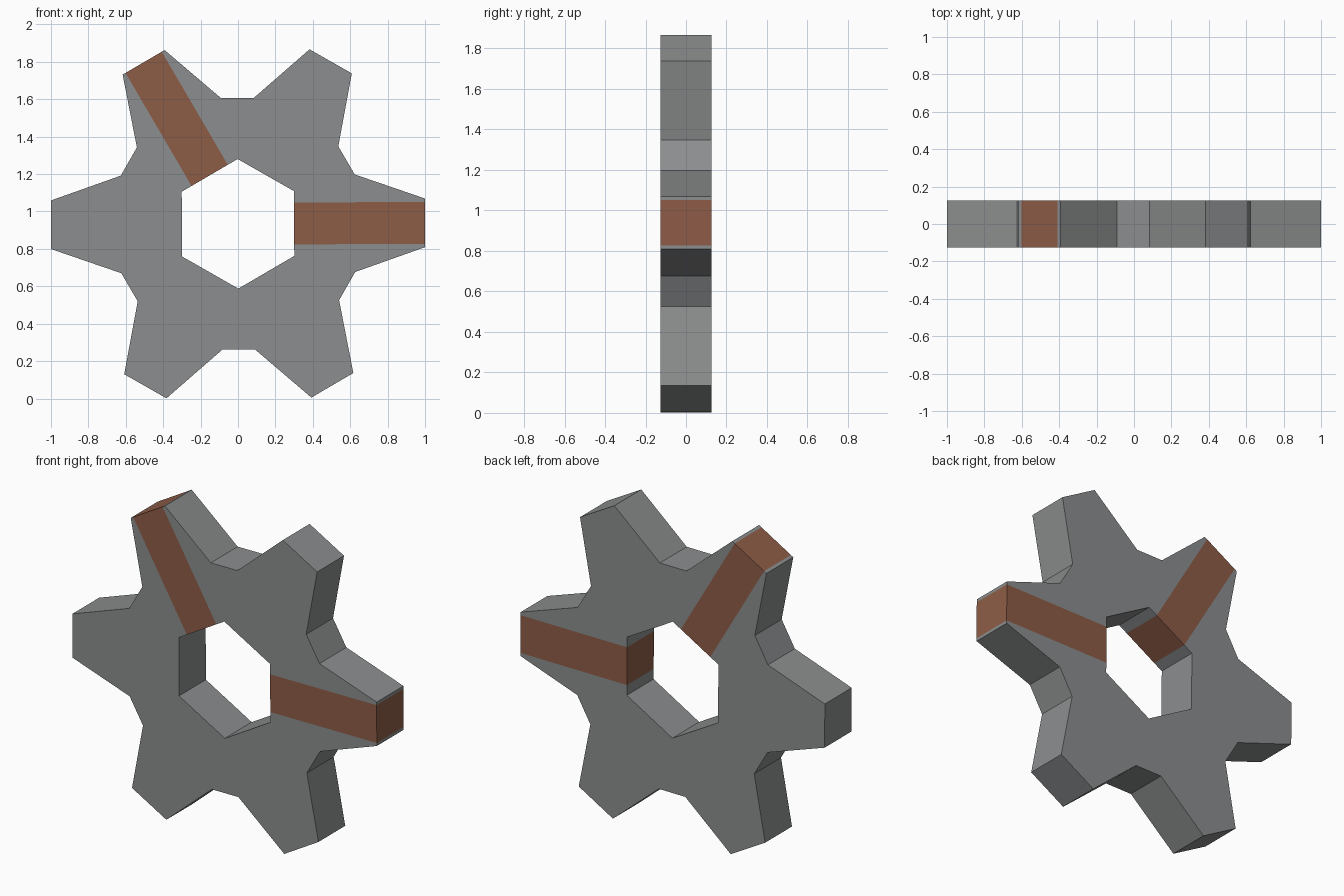
import bpy, bmesh, math
from mathutils import Matrix, Vector

if "Cube" in bpy.data.objects:
    bpy.data.objects.remove(bpy.data.objects["Cube"])

CENTRE_Z = 0.934
HALF_DEPTH = 0.126
STRIPE = 0.112          # half width of the painted band
TIP, TIP_W = 1.0, 0.13  # tooth end distance and half width
ROOT, ROOT_W = 0.672, 0.087  # valley floor distance and half width
BORE = 0.30             # distance to the flats of the hexagonal hole
TILT = math.radians(0.3)
PAINTED = (0, 2)        # teeth carrying a band


def material(name, rgb):
    m = bpy.data.materials.new(name)
    m.diffuse_color = (*rgb, 1)
    m.use_nodes = True
    m.node_tree.nodes["Principled BSDF"].inputs["Base Color"].default_value = m.diffuse_color
    return m


def polar(dist, side, angle):
    """Point at a distance along an angle, shifted sideways."""
    c, s = math.cos(angle), math.sin(angle)
    return Vector((dist * c - side * s, dist * s + side * c))


# Half of one tooth sector: band edge, tooth tip, valley, bore corner
a30 = math.radians(30)
flank = [Vector((BORE, STRIPE)), Vector((TIP, STRIPE)), Vector((TIP, TIP_W)),
         polar(ROOT, -ROOT_W, a30), polar(ROOT, 0, a30),
         polar(BORE / math.cos(a30), 0, a30)]
band = [Vector((BORE, -STRIPE)), Vector((TIP, -STRIPE)),
        Vector((TIP, STRIPE)), Vector((BORE, STRIPE))]
mirrored = [Vector((p.x, -p.y)) for p in reversed(flank)]

# Six sectors welded into one flat gear, then extruded through its depth
bm = bmesh.new()
for i in range(6):
    rot = Matrix.Rotation(i * math.pi / 3 + TILT, 2)
    for poly in (flank, band, mirrored):
        pts = [rot @ p for p in poly]
        bm.faces.new([bm.verts.new((p.x, -HALF_DEPTH, p.y + CENTRE_Z)) for p in pts])
bmesh.ops.remove_doubles(bm, verts=bm.verts[:], dist=1e-4)
ext = bmesh.ops.extrude_face_region(bm, geom=bm.faces[:], use_keep_orig=True)
bmesh.ops.translate(bm, vec=(0, 2 * HALF_DEPTH, 0),
                    verts=[e for e in ext["geom"] if isinstance(e, bmesh.types.BMVert)])
bmesh.ops.recalc_face_normals(bm, faces=bm.faces[:])

# Paint the bands on two teeth, including tooth ends and bore walls
for f in bm.faces:
    f.material_index = 0
    c = f.calc_center_median()
    for i in PAINTED:
        p = Matrix.Rotation(-i * math.pi / 3 - TILT, 2) @ Vector((c.x, c.z - CENTRE_Z))
        if p.x > BORE - 0.01 and abs(p.y) < 0.01:
            f.material_index = 1

mesh = bpy.data.meshes.new("gear")
bm.to_mesh(mesh)
bm.free()
mesh.materials.append(material("steel grey", (0.26, 0.27, 0.272)))
mesh.materials.append(material("rust brown", (0.27, 0.108, 0.062)))
gear = bpy.data.objects.new("gear", mesh)
bpy.context.collection.objects.link(gear)
